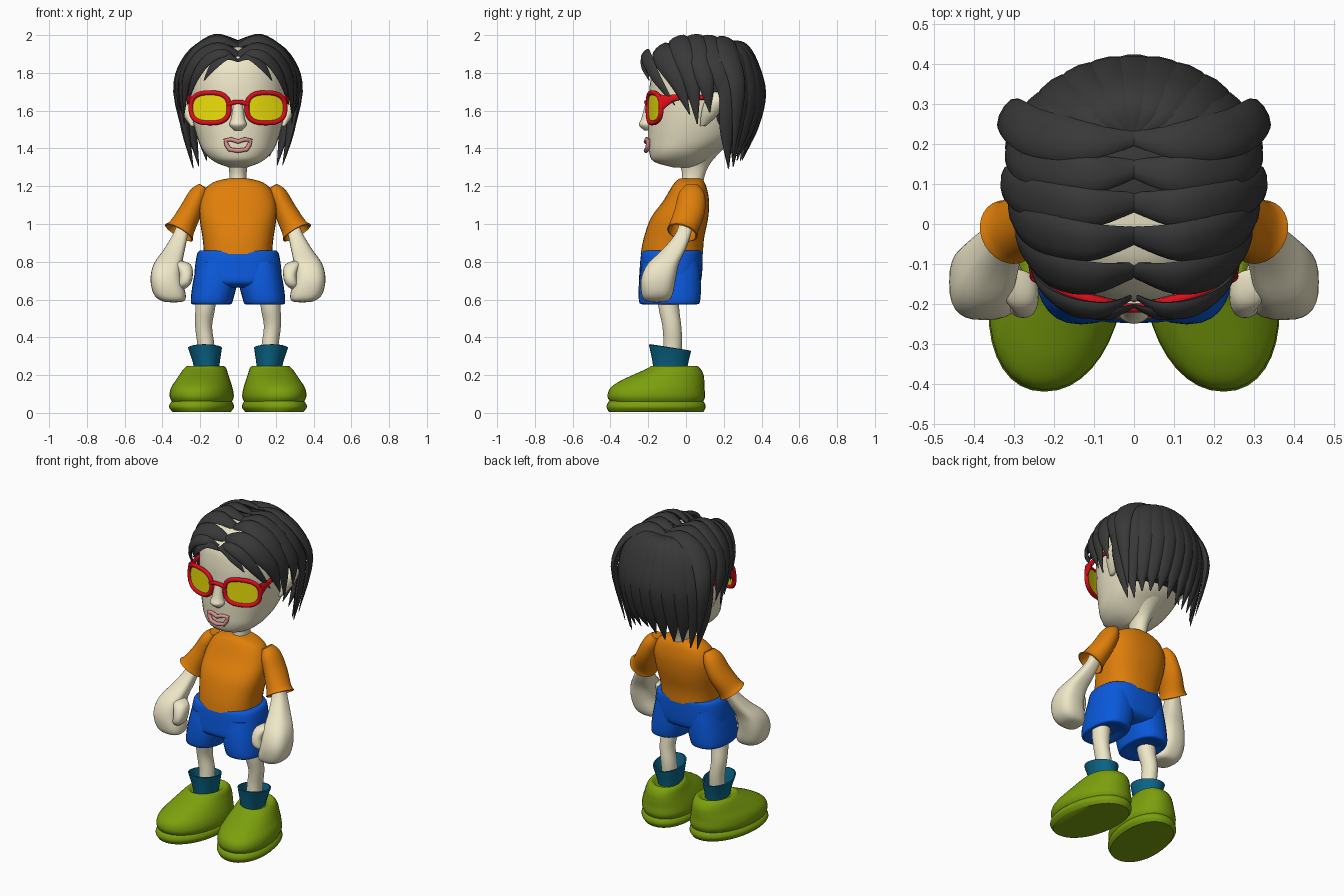
import bpy, bmesh, math, random
from mathutils import Vector as V

random.seed(4)
COL = dict(skin=(.86, .8, .58), orange=(.74, .21, .003), blue=(.003, .1, .72), teal=(.003, .13, .24),
           green=(.2, .35, .004), hair=(.04, .04, .04), red=(.75, .004, .01), yellow=(.85, .75, .003),
           pink=(.7, .28, .28))
MATS = {}
for key, c in COL.items():
    MATS[key] = bpy.data.materials.new(key)
    MATS[key].diffuse_color = (*c, 1)

# frames: give the two cross-section axes at a path point
def flat(p, t):
    return V((1, 0, 0)), V((0, 1, 0))

def skew(sx, sz):
    return lambda p, t: (V((1, 0, 0)), V((sx, 1, sz)))

def along(p, t):
    u = t.cross(V((0, 1, 0))).normalized()
    return u, t.cross(u).normalized()

def scalp(p, t):
    u = t.cross(p - V((0, .1, 1.65))).normalized()
    return u, u.cross(t).normalized()

def smooth_rows(rows, sub):
    """Catmull-Rom interpolation of (x, y, z, a, b) rows."""
    out = []
    for i in range(len(rows) - 1):
        q = [rows[max(i - 1, 0)], rows[i], rows[i + 1], rows[min(i + 2, len(rows) - 1)]]
        for k in range(sub):
            t = k / sub
            out.append([.5 * (2 * b + (c - a) * t + (2 * a - 5 * b + 4 * c - d) * t * t
                              + (3 * b - a - 3 * c + d) * t ** 3) for a, b, c, d in zip(*q)])
    return out + [list(rows[-1])]

def finish(ob, color, mirror=False, wall=0):
    ob.data.materials.append(MATS[color])
    if wall:
        ob.modifiers.new('wall', 'SOLIDIFY').thickness = wall
    if mirror:
        ob.modifiers.new('mirror', 'MIRROR').use_mirror_merge = False
    bpy.context.view_layer.objects.active = ob
    bpy.ops.object.select_all(action='DESELECT')
    ob.select_set(True)
    bpy.ops.object.convert(target='MESH')
    bpy.ops.object.shade_smooth_by_angle(angle=math.radians(50))

def add_mesh(name, bm):
    bmesh.ops.recalc_face_normals(bm, faces=bm.faces)
    me = bpy.data.meshes.new(name)
    bm.to_mesh(me)
    bm.free()
    ob = bpy.data.objects.new(name, me)
    bpy.context.collection.objects.link(ob)
    return ob

def bridge(bm, rings):
    for A, B in zip(rings, rings[1:]):
        for k in range(len(A)):
            bm.faces.new((A[k - 1], A[k], B[k], B[k - 1]))

def loft(name, rows, color, frame=flat, power=2, n=28, sub=4, caps=(1, 1), mirror=False, wall=0):
    rows = smooth_rows(rows, sub)
    pts = [V(r[:3]) for r in rows]
    bm = bmesh.new()
    rings = []
    for i, r in enumerate(rows):
        t = (pts[min(i + 1, len(pts) - 1)] - pts[max(i - 1, 0)]).normalized()
        u, v = frame(pts[i], t)
        ring = []
        for k in range(n):
            c, s = math.cos(k * math.tau / n), math.sin(k * math.tau / n)
            c = math.copysign(abs(c) ** (2 / power), c)
            s = math.copysign(abs(s) ** (2 / power), s)
            ring.append(bm.verts.new(pts[i] + u * c * max(r[3], .001) + v * s * max(r[4], .001)))
        rings.append(ring)
    bridge(bm, rings)
    for use, ring in zip(caps, (rings[0], rings[-1])):
        if use:
            bm.faces.new(ring)
    finish(add_mesh(name, bm), color, mirror, wall)

def tube(name, pts, r, color, cyclic=False, mirror=False):
    cu = bpy.data.curves.new(name, 'CURVE')
    cu.dimensions, cu.bevel_depth, cu.bevel_resolution, cu.use_fill_caps = '3D', r, 3, True
    sp = cu.splines.new('POLY')
    sp.points.add(len(pts) - 1)
    for p, co in zip(sp.points, pts):
        p.co = (*co, 1)
    sp.use_cyclic_u = cyclic
    ob = bpy.data.objects.new(name, cu)
    bpy.context.collection.objects.link(ob)
    finish(ob, color, mirror)

# head, neck, nose, ears
loft('head', [(0, -.01, 1.3, .05, .06), (0, -.035, 1.33, .125, .135), (0, -.015, 1.38, .18, .18),
              (0, .03, 1.45, .213, .23), (0, .06, 1.55, .24, .26), (0, .08, 1.65, .255, .275),
              (0, .09, 1.75, .258, .28), (0, .1, 1.85, .24, .265), (0, .1, 1.93, .16, .18),
              (0, .1, 1.955, .02, .02)], 'skin', power=2.2, n=36)
loft('neck', [(0, .03, 1.2, .05, .06), (0, .04, 1.26, .045, .06), (0, .05, 1.33, .06, .085),
              (0, .09, 1.42, .12, .13)], 'skin')
loft('nose', [(0, -.2, 1.495, .02, .02), (0, -.205, 1.525, .045, .045), (0, -.2, 1.56, .036, .036),
              (0, -.195, 1.65, .022, .018)], 'skin')
loft('ear', [(.24, .09, 1.52, .012, .015), (.262, .125, 1.58, .03, .045), (.275, .155, 1.65, .035, .055),
             (.272, .175, 1.7, .01, .025)], 'skin', mirror=True)

# lips: an open ring on the face
half = [(0, 1.436), (.035, 1.448), (.066, 1.444), (.06, 1.418), (.045, 1.395), (0, 1.388)]
loop = half + [(-x, z) for x, z in half[-2:0:-1]]
tube('lips', [(x, -.212 + 3 * x * x, z) for x, z in loop], .012, 'pink', cyclic=True)

# glasses: rounded rims, curved lenses, bridge, temples
def rim(k, scale=1):
    c, s = math.cos(k), math.sin(k)
    x = .148 + scale * .101 * math.copysign(abs(c) ** .75, c)
    return V((x, -.203 + 1.15 * x * x, 1.615 + scale * .08 * math.copysign(abs(s) ** .75, s)))

steps = [k * math.tau / 40 for k in range(40)]
tube('glasses_rim', [rim(k) for k in steps], .013, 'red', cyclic=True, mirror=True)
bm = bmesh.new()
rings = [[bm.verts.new(rim(k, s)) for k in steps] for s in (1, .7, .35)]
bridge(bm, rings)
bm.faces.new(rings[-1])
finish(add_mesh('lens', bm), 'yellow', mirror=True, wall=.008)
tube('glasses_bridge', [(-.055, -.202, 1.632), (-.02, -.21, 1.645), (.02, -.21, 1.645), (.055, -.202, 1.632)], .012, 'red')
loft('glasses_temple', [(.25, -.135, 1.635, .009, .05), (.256, -.095, 1.655, .01, .028), (.262, -.03, 1.672, .01, .015),
                        (.265, .1, 1.67, .01, .013)], 'red', n=12, mirror=True,
     frame=lambda p, t: (V((1, 0, 0)), V((0, 0, 1))))

# hair: base cap, parted side locks, fan of back locks
loft('hair_cap', [(0, .22, 1.46, .16, .1), (0, .2, 1.55, .23, .16), (0, .18, 1.7, .275, .21), (0, .16, 1.82, .27, .21),
                  (0, .14, 1.92, .2, .17), (0, .13, 1.965, .05, .05)], 'hair')

def lock(name, path, widths, thick=.02, mirror=False):
    rows = [(*p, w, thick * min(1, w / .04)) for p, w in zip(path, widths)]
    loft(name, rows, 'hair', frame=scalp, n=10, sub=5, mirror=mirror)

W = (.025, .052, .06, .045, .003)
side = [
    [(0, -.115, 1.895), (.1, -.135, 1.925), (.205, -.115, 1.875), (.272, -.05, 1.76), (.285, .02, 1.58)],
    [(0, -.03, 1.94), (.11, -.045, 1.975), (.235, -.02, 1.9), (.295, .03, 1.75), (.285, .06, 1.53)],
    [(0, .055, 1.955), (.12, .04, 1.985), (.25, .065, 1.895), (.315, .105, 1.75), (.3, .125, 1.59)],
    [(0, .14, 1.96), (.12, .125, 1.98), (.25, .15, 1.89), (.3, .19, 1.76), (.29, .215, 1.57)],
    [(0, .22, 1.955), (.12, .21, 1.97), (.25, .23, 1.89), (.315, .275, 1.7), (.255, .25, 1.36)],
]
for i, path in enumerate(side):
    lock(f'side_lock_{i + 1}', path, W, mirror=True)
lock('fringe_lock', [(.01, -.185, 1.87), (.075, -.215, 1.905), (.16, -.205, 1.87), (.23, -.155, 1.77), (.27, -.06, 1.63)],
     (.012, .028, .036, .028, .003), .016, True)
lock('fringe_wisp', [(0, -.205, 1.865), (.06, -.225, 1.885), (.13, -.22, 1.835), (.18, -.195, 1.76)],
     (.01, .022, .024, .003), .012, True)
for i in range(11):
    az = math.radians(-68 + 13.6 * i)
    s, c = math.sin(az), math.cos(az)
    e = random.uniform(-.02, .04)
    path = [(.02 * s, .2 + .03 * c, 1.955), (.16 * s, .15 + .15 * c, 1.945), (.28 * s, .12 + .24 * c, 1.86),
            (.318 * s, .12 + .285 * c, 1.69), (.3 * s, .13 + .23 * c, 1.5), (.255 * s, .18 + .12 * c, 1.265 + .09 * c + e)]
    lock(f'back_lock_{i + 1}', path, (.015, .045, .06, .056, .04, .003))

# shirt and sleeves
loft('shirt', [(0, -.075, .84, .18, .165), (0, -.065, .92, .187, .16), (0, -.035, 1.03, .203, .152),
               (0, 0, 1.12, .2, .122), (0, .015, 1.19, .17, .095), (0, .02, 1.225, .12, .075),
               (0, .025, 1.242, .05, .055)], 'orange', power=2.4, n=36)
loft('sleeve', [(.185, .03, 1.2, .025, .04), (.21, .03, 1.155, .05, .07), (.25, .02, 1.07, .06, .08),
                (.295, -.01, .985, .07, .078), (.312, -.02, .955, .085, .083)], 'orange', frame=along,
     caps=(1, 0), mirror=True, wall=.008)

# arms with mitten fists and thumbs
loft('arm_and_fist', [(.28, .005, 1.05, .032, .035), (.3, -.01, .96, .038, .04), (.335, -.06, .87, .055, .06),
                      (.37, -.12, .79, .075, .083), (.38, -.146, .71, .083, .092), (.362, -.153, .63, .085, .083),
                      (.345, -.155, .593, .06, .06), (.34, -.155, .585, .01, .01)], 'skin', power=2.7, mirror=True)
loft('thumb', [(.325, -.13, .81, .015, .02), (.29, -.16, .785, .04, .045), (.275, -.18, .73, .036, .052),
               (.285, -.185, .68, .032, .045), (.3, -.18, .65, .01, .01)], 'skin', power=2.4, mirror=True)

# shorts: hips plus two flared legs
loft('shorts_hips', [(0, -.07, .86, .2, .155), (0, -.075, .84, .217, .163), (0, -.08, .75, .23, .166),
                     (0, -.085, .69, .225, .16), (0, -.085, .665, .17, .12)], 'blue', power=2.6, n=36)
loft('shorts_leg', [(.115, -.08, .8, .1, .15), (.12, -.085, .7, .117, .163), (.138, -.087, .6, .112, .163),
                    (.14, -.087, .575, .1, .145), (.145, -.087, .59, .06, .08)],
     'blue', power=2.4, mirror=True)

# legs and socks
loft('leg', [(.165, -.09, .72, .055, .06), (.172, -.092, .57, .053, .055), (.182, -.075, .46, .045, .05),
             (.17, -.07, .36, .045, .05), (.165, -.08, .25, .045, .05)], 'skin', mirror=True)
loft('sock', [(.165, -.085, .2, .06, .085), (.168, -.085, .27, .072, .095), (.175, -.085, .345, .09, .112)],
     'teal', frame=skew(0, -.15), caps=(1, 0), mirror=True, wall=.008)

# shoes: flat sole and soft upper
loft('shoe_sole', [(.192, -.158, .005, .15, .25), (.193, -.158, .03, .168, .262), (.192, -.158, .055, .16, .255),
                   (.19, -.157, .07, .14, .235)], 'green', frame=skew(-.12, 0), power=2.15, n=36, mirror=True)
loft('shoe_upper', [(.19, -.155, .05, .15, .24), (.192, -.157, .085, .166, .258), (.192, -.152, .13, .16, .25),
                    (.186, -.125, .17, .142, .222), (.18, -.09, .205, .125, .182), (.174, -.065, .235, .11, .14),
                    (.172, -.065, .248, .092, .118), (.172, -.068, .23, .066, .095)],
     'green', frame=skew(-.12, 0), power=2.15, n=36, mirror=True)
